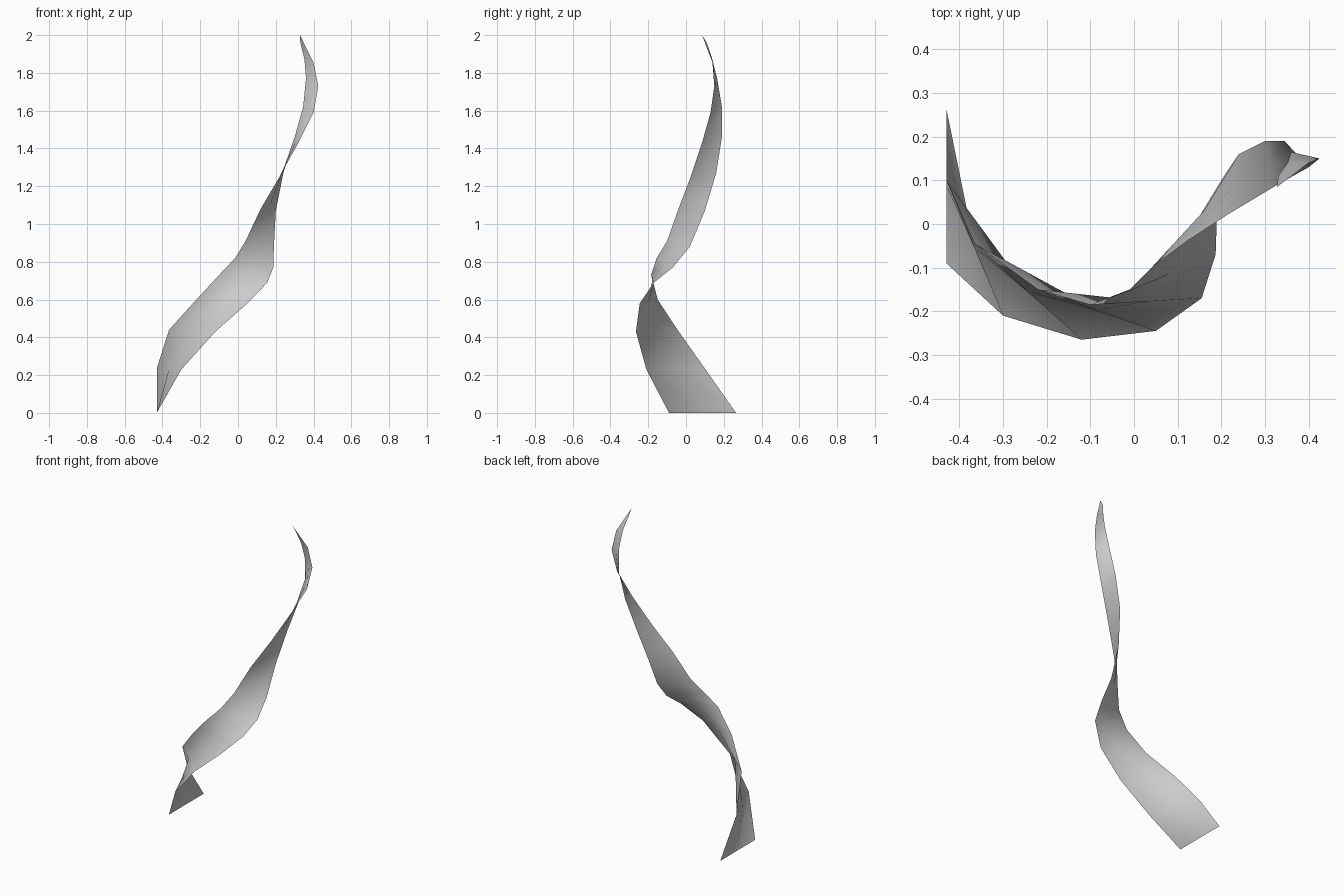
import bpy
from mathutils import Vector

default_cube = bpy.data.objects.get("Cube")
if default_cube:
    bpy.data.objects.remove(default_cube, do_unlink=True)


def make_material(name, colour):
    material = bpy.data.materials.new(name)
    material.use_nodes = True
    material.diffuse_color = colour
    shader = next(n for n in material.node_tree.nodes if n.type == "BSDF_PRINCIPLED")
    shader.inputs["Base Color"].default_value = colour
    return material


# The two guide rails of the twisting blade, from root to tip
front_rail = [
    (-.43, -.09, 0), (-.3, -.21, .23), (-.12, -.265, .43), (.05, -.245, .58),
    (.155, -.17, .69), (.187, -.07, .77), (.19, .02, .88), (.2, .1, 1.07),
    (.24, .16, 1.27), (.3, .19, 1.46), (.345, .19, 1.62), (.36, .165, 1.77),
    (.352, .14, 1.87), (.33, .11, 1.96),
]
back_rail = [
    (-.43, .265, 0), (-.43, .1, .235), (-.365, -.045, .44), (-.22, -.15, .6),
    (-.1, -.185, .73), (-.015, -.155, .82), (.04, -.1, .91), (.12, -.04, 1.08),
    (.22, .025, 1.25), (.32, .085, 1.43), (.4, .13, 1.59), (.425, .15, 1.73),
    (.4, .14, 1.855), (.328, .085, 2),
]


def ribbon_between(name, rail_one, rail_two, strips, material):
    """Loft a thin sheet between two rails, with straight cross rows."""
    vertices, faces = [], []
    for start, end in zip(rail_one, rail_two):
        for step in range(strips + 1):
            vertices.append(Vector(start).lerp(Vector(end), step / strips))
    row_size = strips + 1
    for row in range(len(rail_one) - 1):
        for column in range(strips):
            near = row * row_size + column
            above = near + row_size
            # Every cell folds along the same diagonal
            faces.append((near, near + 1, above))
            faces.append((near + 1, above + 1, above))
    mesh = bpy.data.meshes.new(name)
    mesh.from_pydata(vertices, [], faces)
    mesh.materials.append(material)
    mesh.shade_smooth()
    ribbon = bpy.data.objects.new(name, mesh)
    bpy.context.collection.objects.link(ribbon)
    return ribbon


# Blade: one smooth sheet, two strips wide
pale_grey = make_material("pale grey", (.6, .6, .6, 1))
ribbon_between("twisted_blade", front_rail, back_rail, strips=2, material=pale_grey)
